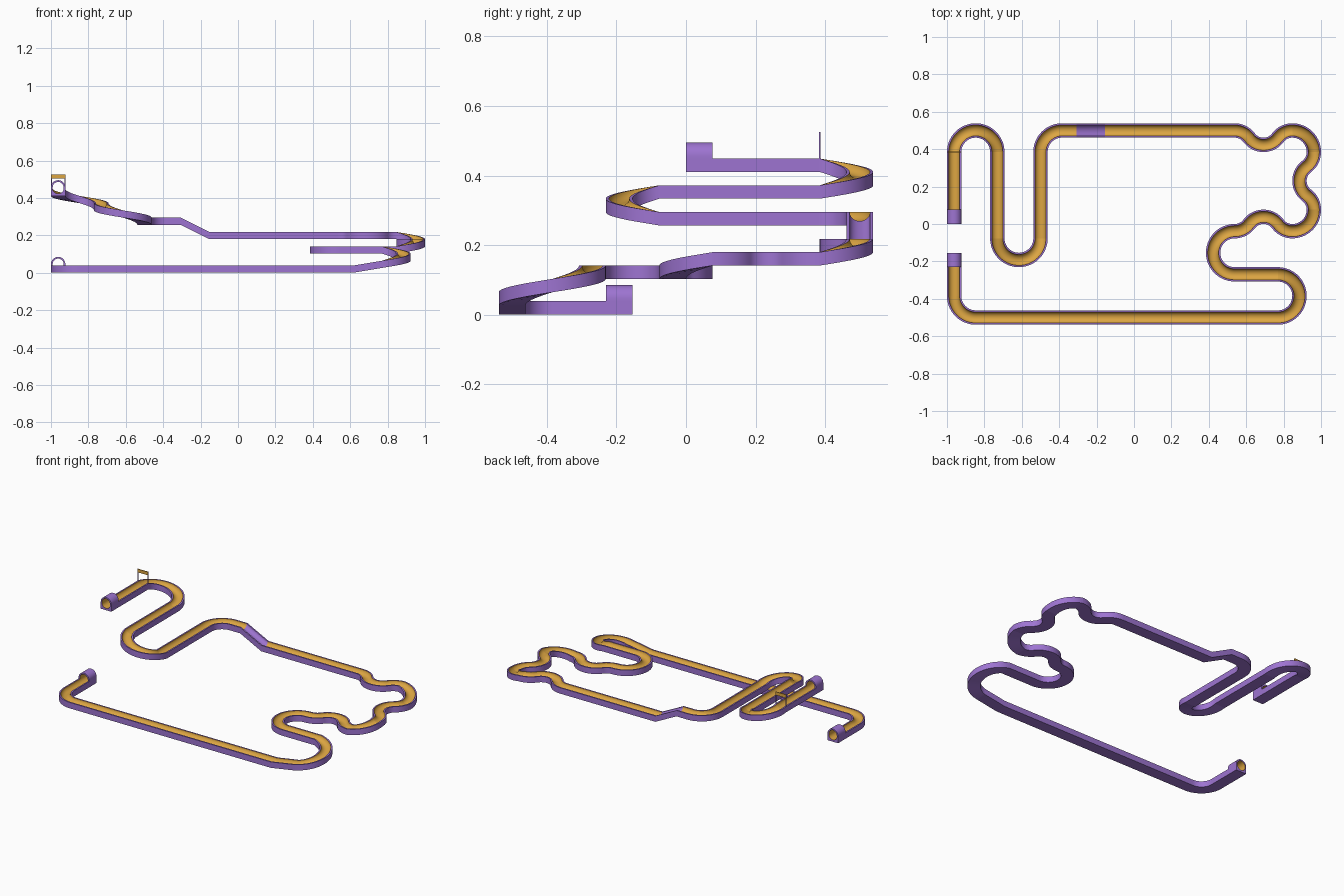
import bpy, bmesh, math

if "Cube" in bpy.data.objects:
    bpy.data.objects.remove(bpy.data.objects["Cube"])

U = 1 / 13            # one track width
R = 0.38              # groove half width
DEPTH = 0.34          # groove depth
RIM = 0.5             # channel height
BEND = 1.5            # centre radius of the normal bends


def material(name, rgb):
    m = bpy.data.materials.new(name)
    m.diffuse_color = (*rgb, 1)
    m.use_nodes = True
    m.node_tree.nodes["Principled BSDF"].inputs["Base Color"].default_value = m.diffuse_color
    return m


PURPLE = material("purple", (0.34, 0.175, 0.64))
GOLD = material("gold", (0.72, 0.38, 0.055))


def arc_points(rx, rz, cz, a0, a1, n=14):
    return [(rx * math.cos(math.radians(a0 + (a1 - a0) * i / n)),
             cz + rz * math.sin(math.radians(a0 + (a1 - a0) * i / n))) for i in range(n + 1)]


# cross-sections: (side offset, height); the gold range is the inner surface
groove = arc_points(R, DEPTH, RIM, 0, -180)
channel = [(-.5, RIM), (-.5, 0), (.5, 0), (.5, RIM)] + groove
channel_gold = range(4, 4 + len(groove) - 1)
roof_out = arc_points(.5, .5, .6, 0, 180)
roof_in = [(-R, RIM)] + arc_points(R, R, .6, 180, 0) + [(R, RIM)]
roof = [(.5, RIM)] + roof_out + [(-.5, RIM)] + roof_in
roof_gold = range(len(roof_out) + 2, len(roof) - 1)


def finish(name, bm):
    bmesh.ops.recalc_face_normals(bm, faces=bm.faces)
    me = bpy.data.meshes.new(name)
    bm.to_mesh(me)
    bm.free()
    me.materials.append(PURPLE)
    me.materials.append(GOLD)
    me.polygons.foreach_set("use_smooth", [True] * len(me.polygons))
    me.set_sharp_from_angle(angle=math.radians(30))
    ob = bpy.data.objects.new(name, me)
    bpy.context.collection.objects.link(ob)
    return ob


def sweep(name, frames, section, gold):
    """Carry an upright cross-section along frames of (x, y, z, heading)."""
    bm = bmesh.new()
    rings = []
    for x, y, z, h in frames:
        sx, sy = math.sin(h), -math.cos(h)
        rings.append([bm.verts.new(((x + o * sx) * U, (y + o * sy) * U, (z + v) * U))
                      for o, v in section])
    n = len(section)
    for a, b in zip(rings, rings[1:]):
        for i in range(n):
            j = (i + 1) % n
            f = bm.faces.new((a[i], a[j], b[j], b[i]))
            f.material_index = 1 if i in gold else 0
    bm.faces.new(rings[0])
    bm.faces.new(rings[-1])
    return finish(name, bm)


def run(start, moves):
    """Follow moves ('line', length, drop) or ('turn', radius, degrees left, drop)."""
    x, y, z, h = start
    frames = [start]
    for m in moves:
        if m[0] == 'line':
            x, y, z = x + m[1] * math.cos(h), y + m[1] * math.sin(h), z - m[2]
            frames.append((x, y, z, h))
        else:
            _, r, deg, drop = m
            side = math.copysign(1, deg)
            cx, cy = x - side * r * math.sin(h), y + side * r * math.cos(h)
            n = max(8, int(abs(deg) / 5))
            h0, z0 = h, z
            for i in range(1, n + 1):
                h = h0 + math.radians(deg) * i / n
                x, y = cx + side * r * math.sin(h), cy - side * r * math.cos(h)
                z = z0 - drop * i / n
                frames.append((x, y, z, h))
    return frames


def line(length, drop=0):
    return [('line', length, drop)]


def turn(deg, drop=0):
    return [('turn', BEND, deg, drop)]


# wiggle: right, left, left, right; shifts one width sideways and back
S = math.degrees(2 * math.atan(0.5))
wiggle = [('turn', 1.25, a, 0) for a in (-S, S, S, -S)]

pieces = [
    ("start_tunnel", line(1)),
    ("start_straight", line(4)),
    ("upper_hairpin", turn(-180, 1)),
    ("second_straight", line(6)),
    ("lower_hairpin", turn(180, 1)),
    ("third_straight", line(6)),
    ("back_corner", turn(-90) + line(1)),
    ("steep_ramp", line(2, 1)),
    ("back_straight", line(9)),
    ("back_wiggle", wiggle),
    ("right_corner", turn(-90, .5)),
    ("right_wiggle", wiggle),
    ("inner_corner", turn(-90, .5)),
    ("inner_wiggle", wiggle),
    ("inner_hairpin", turn(180)),
    ("inner_straight", line(3)),
    ("front_hairpin", turn(-180, 1)),
    ("gentle_ramp", line(2, 1 / 3)),
    ("front_straight", line(19)),
    ("front_corner", turn(-90)),
    ("finish_straight", line(2)),
    ("finish_tunnel", line(1)),
]

# track pieces, each starting where the last one ends
at = (-12.5, 0, 16 / 3, math.pi / 2)
for name, moves in pieces:
    frames = run(at, moves)
    sweep(name, frames, channel, () if name == "steep_ramp" else channel_gold)
    if "tunnel" in name:
        sweep(name + "_roof", frames, roof, roof_gold)
    at = frames[-1]


# starting gate: two thin posts and a gold banner
def box(name, centre, size, gold):
    bm = bmesh.new()
    bmesh.ops.create_cube(bm, size=1)
    for v in bm.verts:
        v.co = [(c + s * k) * U for c, s, k in zip(centre, size, v.co)]
    for f in bm.faces:
        f.material_index = int(gold)
    finish(name, bm)


top = 16 / 3 + RIM
for side, x in (("left", -.47), ("right", .47)):
    box("gate_post_" + side, (-12.5 + x, 5, top + .5), (.06, .06, 1), False)
box("gate_banner", (-12.5, 5, top + .86), (1, .07, .28), True)
